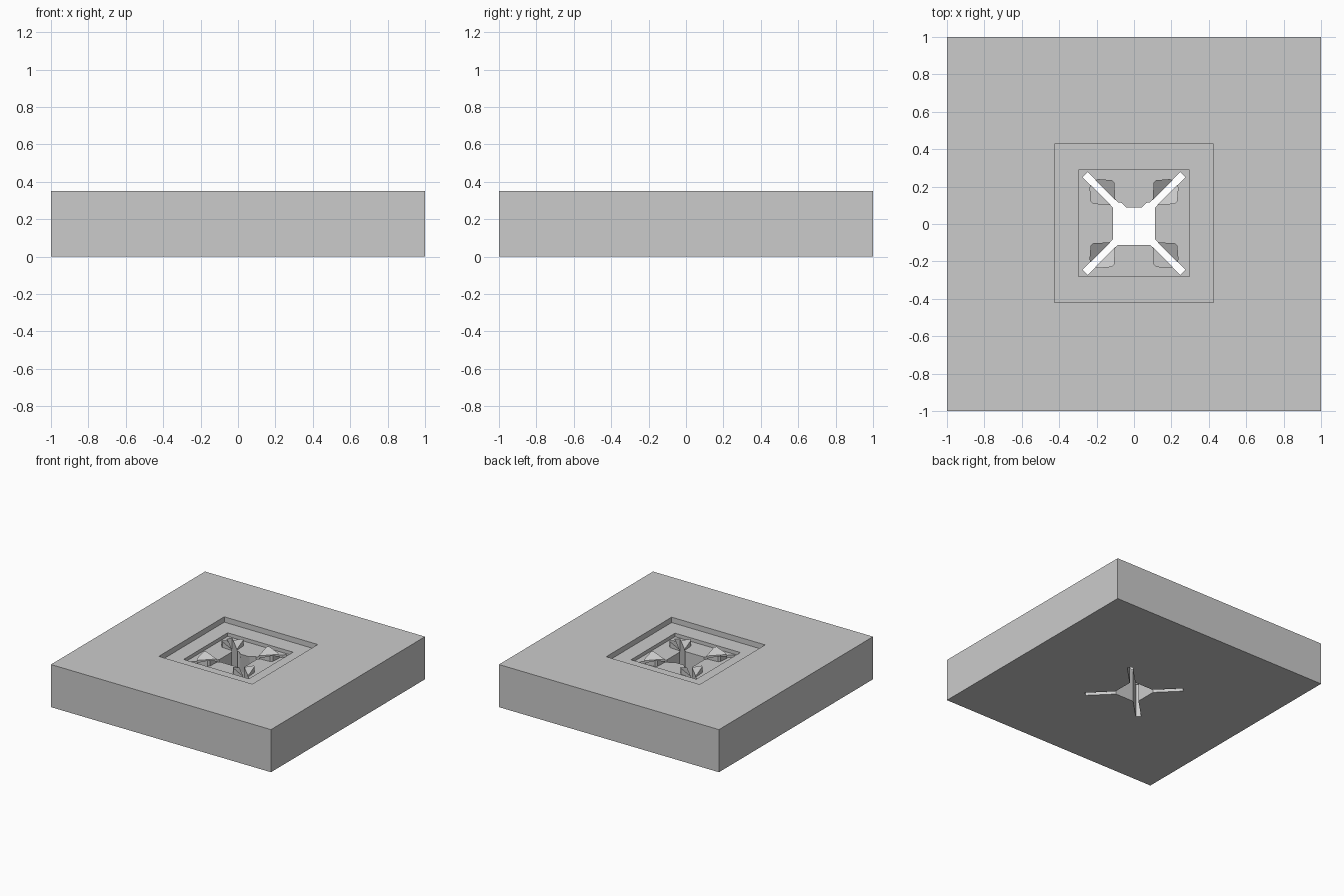
import bpy
import bmesh
import math

old = bpy.data.objects.get("Cube")
if old:
    bpy.data.objects.remove(old, do_unlink=True)

TOP, STEP, FLOOR = 0.35, 0.306, 0.277

grey = bpy.data.materials.new("plain grey")
grey.use_nodes = True
grey.diffuse_color = (0.6, 0.6, 0.6, 1)
grey.node_tree.nodes["Principled BSDF"].inputs["Base Color"].default_value = (0.6, 0.6, 0.6, 1)


def loft(name, low, high):
    """Closed solid between two matching rings of points."""
    bm = bmesh.new()
    a = [bm.verts.new(p) for p in low]
    b = [bm.verts.new(p) for p in high]
    bm.faces.new(a)
    bm.faces.new(b)
    for i in range(len(a)):
        j = (i + 1) % len(a)
        bm.faces.new((a[i], a[j], b[j], b[i]))
    bmesh.ops.recalc_face_normals(bm, faces=bm.faces)
    mesh = bpy.data.meshes.new(name)
    bm.to_mesh(mesh)
    bm.free()
    mesh.materials.append(grey)
    obj = bpy.data.objects.new(name, mesh)
    bpy.context.collection.objects.link(obj)
    return obj


def box(name, hx, hy, z0, z1, cy=0.0, turn=0.0):
    """Upright box from half sizes, turned about z."""
    c, s = math.cos(turn), math.sin(turn)
    ring = [(x * c - y * s, x * s + y * c + cy)
            for x, y in ((-hx, -hy), (hx, -hy), (hx, hy), (-hx, hy))]
    return loft(name, [(x, y, z0) for x, y in ring], [(x, y, z1) for x, y in ring])


# Slab with stepped recess, square hole and diagonal slots
slab = box("slab", 1, 1, 0, TOP)
cutters = [
    box("outer_recess_cutter", 0.425, 0.425, STEP, 0.5, 0.004),
    box("inner_recess_cutter", 0.297, 0.286, FLOOR, 0.5, 0.004),
    box("hole_cutter", 0.113, 0.113, -0.1, 0.5, 0.002),
    box("slot_a_cutter", 0.37, 0.02, -0.1, 0.5, 0.002, math.pi / 4),
    box("slot_b_cutter", 0.37, 0.02, -0.1, 0.5, 0.002, -math.pi / 4),
]
bpy.context.view_layer.objects.active = slab
for cutter in cutters:
    cutter.hide_render = True
    mod = slab.modifiers.new("cut", 'BOOLEAN')
    mod.operation = 'DIFFERENCE'
    mod.solver = 'EXACT'
    mod.object = cutter
    bpy.ops.object.modifier_apply(modifier=mod.name)
    bpy.data.objects.remove(cutter, do_unlink=True)

# Raised guides beside each slot, tops sloping down towards it
wing = [(0.1, 0.126), (0.206, 0.232), (0.192, 0.238), (0.118, 0.232), (0.105, 0.218)]
for sx, side in ((1, "left"), (-1, "right")):
    for sy, end in ((1, "back"), (-1, "front")):
        for swap in (False, True):
            low, high = [], []
            for u, v in wing:
                z = FLOOR + 0.008 + 0.65 * ((v - u) / math.sqrt(2) - 0.018)
                x, y = (v, u) if swap else (u, v)
                low.append((sx * x, sy * y + 0.002, FLOOR - 0.01))
                high.append((sx * x, sy * y + 0.002, z))
            kind = "outer" if swap else "inner"
            loft(f"{end}_{side}_{kind}_guide", low, high)

# Tapered tongue on the back wall of the hole
loft("hole_tongue",
     [(-0.07, 0.12, 0.12), (-0.04, 0.112, 0.12), (0.04, 0.112, 0.12), (0.07, 0.12, 0.12)],
     [(-0.07, 0.115, FLOOR), (-0.04, 0.088, FLOOR), (0.04, 0.088, FLOOR), (0.07, 0.115, FLOOR)])
